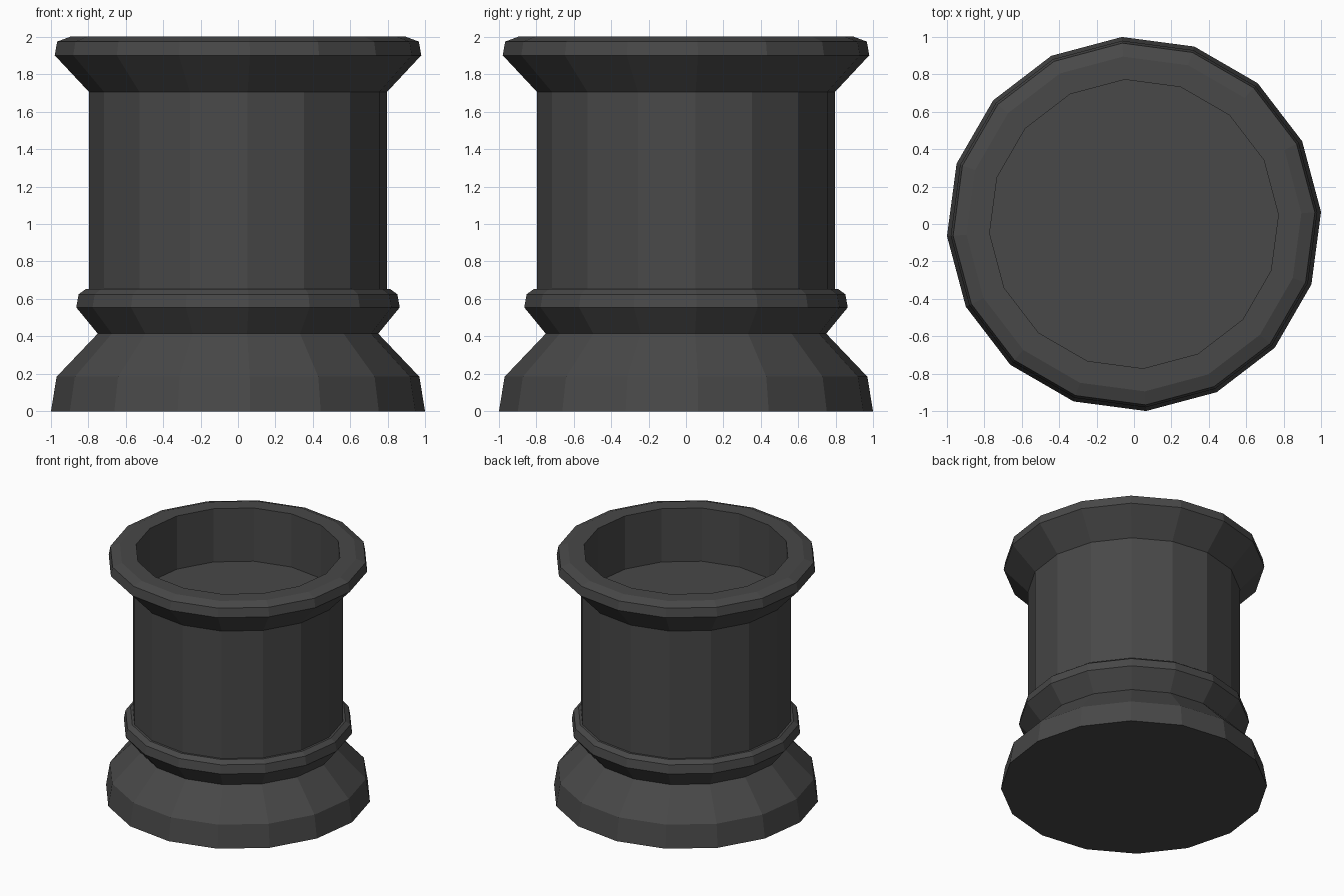
import bpy, bmesh, math

if "Cube" in bpy.data.objects:
    bpy.data.objects.remove(bpy.data.objects["Cube"])

SIDES = 16
OFFSET = math.radians(3.7)

# Outline (radius, height): base, neck, collar, shaft, flared rim, inner wall and floor
PROFILE = [
    (1.0, 0.0), (0.97, 0.185), (0.75, 0.415),
    (0.865, 0.555), (0.852, 0.625), (0.815, 0.652), (0.797, 0.652),
    (0.797, 1.705), (0.98, 1.90), (0.967, 1.973), (0.895, 2.0),
    (0.772, 2.0), (0.772, 1.56),
]


def lathe(name, profile, material):
    bm = bmesh.new()
    rings = []
    for r, z in profile:
        angles = [OFFSET + math.tau * i / SIDES for i in range(SIDES)]
        rings.append([bm.verts.new((r * math.cos(a), r * math.sin(a), z)) for a in angles])
    for low, high in zip(rings, rings[1:]):
        for i in range(SIDES):
            j = (i + 1) % SIDES
            bm.faces.new((low[i], low[j], high[j], high[i]))
    # Underside and recessed floor
    bm.faces.new(rings[0][::-1])
    bm.faces.new(rings[-1])
    mesh = bpy.data.meshes.new(name)
    bm.to_mesh(mesh)
    bm.free()
    mesh.materials.append(material)
    obj = bpy.data.objects.new(name, mesh)
    bpy.context.collection.objects.link(obj)
    return obj


dark = bpy.data.materials.new("dark_grey")
dark.diffuse_color = (0.065, 0.065, 0.065, 1)
dark.use_nodes = True
dark.node_tree.nodes["Principled BSDF"].inputs["Base Color"].default_value = dark.diffuse_color

# Round planter turned from one outline
lathe("round_planter", PROFILE, dark)
